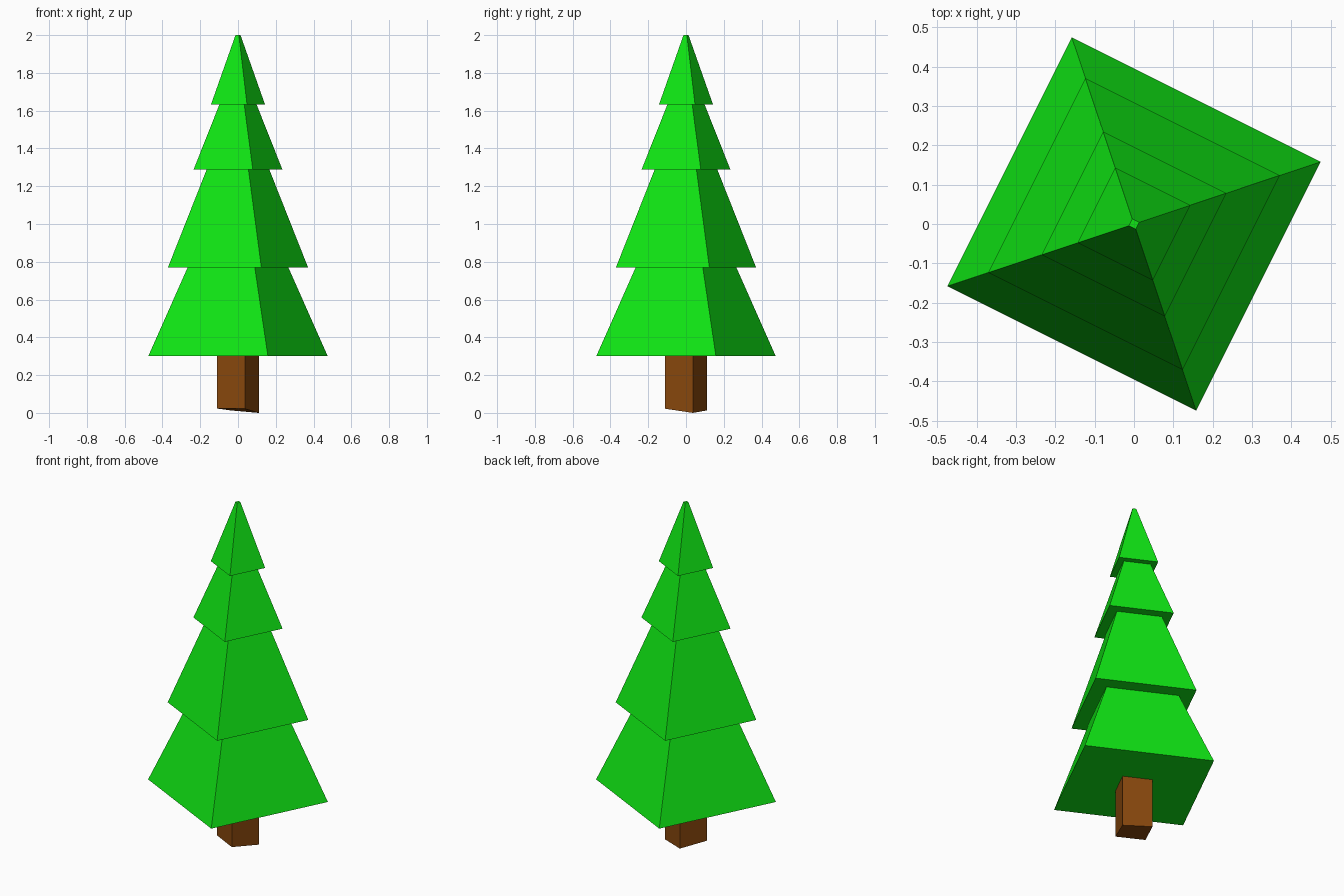
import bpy, bmesh, math

if "Cube" in bpy.data.objects:
    bpy.data.objects.remove(bpy.data.objects["Cube"])

ANGLE = math.atan2(1, 3)  # twist of the square cross-section


def material(name, color):
    m = bpy.data.materials.new(name)
    m.diffuse_color = color
    m.use_nodes = True
    m.node_tree.nodes["Principled BSDF"].inputs["Base Color"].default_value = m.diffuse_color
    return m


def square_loft(name, rings, mat, base_lift=(0, 0, 0, 0)):
    """Loft square rings given as (corner radius, z), capped at both ends."""
    bm = bmesh.new()
    loops = []
    for n, (r, z) in enumerate(rings):
        loop = []
        for i in range(4):
            a = ANGLE + i * math.pi / 2
            lift = base_lift[i] if n == 0 else 0
            loop.append(bm.verts.new((r * math.cos(a), r * math.sin(a), z + lift)))
        loops.append(loop)
    for lo, hi in zip(loops, loops[1:]):
        for i in range(4):
            j = (i + 1) % 4
            bm.faces.new((lo[i], lo[j], hi[j], hi[i]))
    bm.faces.new(loops[0][::-1])
    bm.faces.new(loops[-1])
    mesh = bpy.data.meshes.new(name)
    bm.to_mesh(mesh)
    bm.free()
    mesh.materials.append(mat)
    obj = bpy.data.objects.new(name, mesh)
    bpy.context.collection.objects.link(obj)
    return obj


green = material("needles", (0.005, 0.80, 0.007, 1))
brown = material("bark", (0.25, 0.065, 0.004, 1))

# Foliage: four stepped tiers ending in a tiny flat tip
square_loft("foliage", [
    (0.500, 0.302), (0.281, 0.770),
    (0.391, 0.770), (0.175, 1.288),
    (0.248, 1.288), (0.104, 1.632),
    (0.151, 1.632), (0.014, 2.000),
], green)

# Trunk: square post with an unevenly cut base
square_loft("trunk", [(0.116, 0.0), (0.116, 0.302)], brown,
            base_lift=(0.0, 0.013, 0.023, 0.022))
